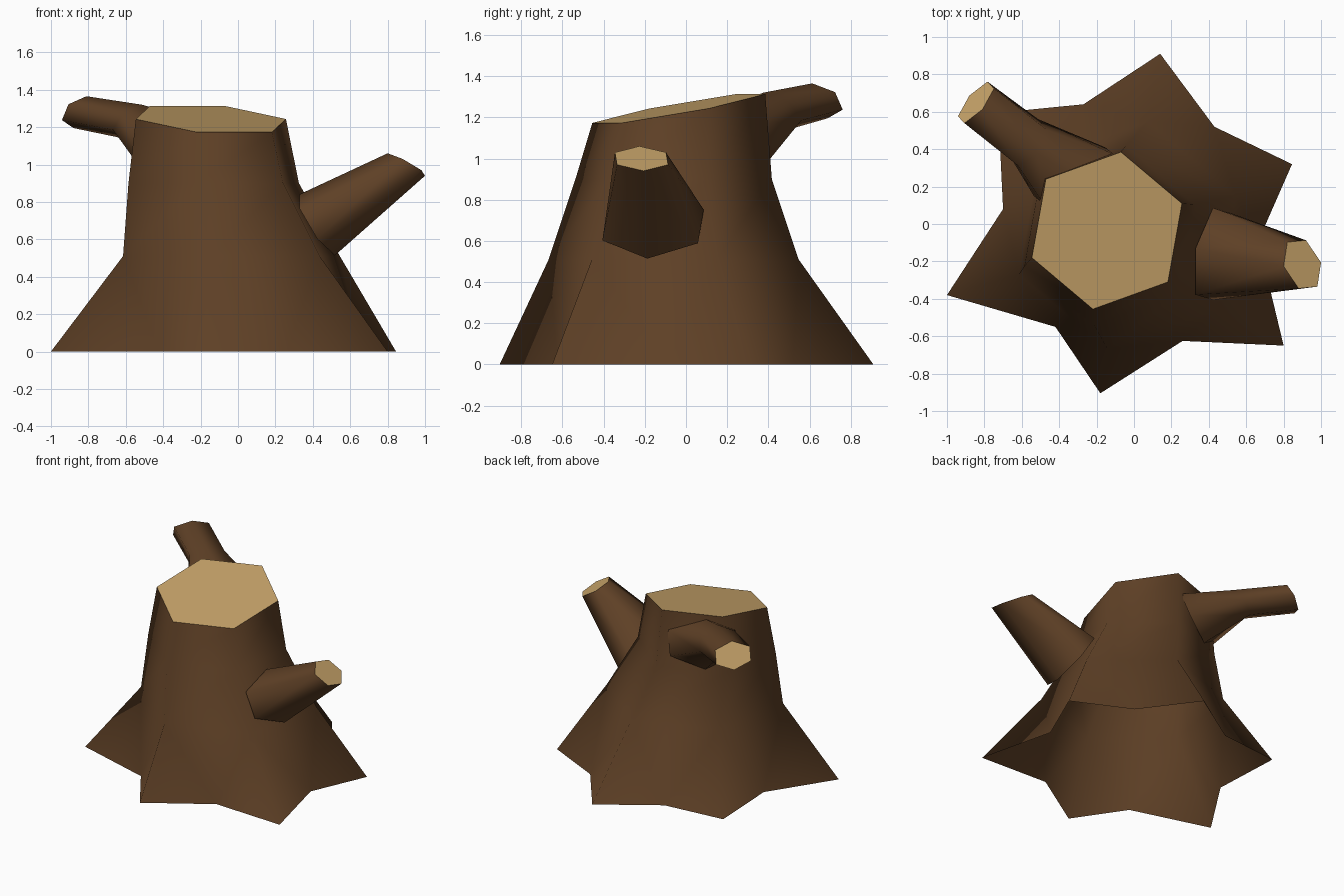
import bpy, bmesh, math
from mathutils import Vector

if "Cube" in bpy.data.objects:
    bpy.data.objects.remove(bpy.data.objects["Cube"])


def material(name, rgb):
    m = bpy.data.materials.new(name)
    m.diffuse_color = (*rgb, 1)
    m.use_nodes = True
    m.node_tree.nodes["Principled BSDF"].inputs["Base Color"].default_value = m.diffuse_color
    return m


BARK = material("bark brown", (0.112, 0.051, 0.019))
WOOD = material("cut wood tan", (0.578, 0.371, 0.144))


def hexagon(bm, centre, a, b):
    """Six-sided ring: centre + a cos + b sin."""
    c, a, b = Vector(centre), Vector(a), Vector(b)
    return [bm.verts.new(c + a * math.cos(k * math.pi / 3) + b * math.sin(k * math.pi / 3))
            for k in range(6)]


def bridge(bm, lower, upper):
    for k in range(6):
        j = (k + 1) % 6
        bm.faces.new((lower[k], lower[j], upper[j], upper[k]))


def finish(bm, name, cut):
    """Smooth bark, flat cut end with a sharp rim."""
    bmesh.ops.recalc_face_normals(bm, faces=bm.faces[:])
    for f in bm.faces:
        f.smooth = f is not cut
    for e in cut.edges:
        e.smooth = False
    cut.material_index = 1
    mesh = bpy.data.meshes.new(name)
    bm.to_mesh(mesh)
    bm.free()
    mesh.materials.append(BARK)
    mesh.materials.append(WOOD)
    bpy.context.collection.objects.link(bpy.data.objects.new(name, mesh))


def loft(bm, rings):
    loops = [hexagon(bm, *r) for r in rings]
    for lo, hi in zip(loops, loops[1:]):
        bridge(bm, lo, hi)
    return loops[0], bm.faces.new(loops[-1])


# trunk: three hexagons with a slanted cut, on six pointed roots, open below
bm = bmesh.new()
skirt, cut = loft(bm, [
    ((-0.035, -0.06, 0.51), (0.108, 0.607, 0), (-0.607, 0.108, 0)),
    ((-0.13, -0.06, 0.90), (0.085, 0.477, 0), (-0.477, 0.085, 0)),
    ((-0.145, -0.035, 1.243), (0.075, 0.42, 0.07), (-0.42, 0.075, 0.04)),
])
tips = [(0.14, 0.91), (-0.725, 0.595), (-1, -0.38), (-0.18, -0.905), (0.80, -0.65), (0.845, 0.32)]
dips = [(-0.27, 0.64), (-0.70, 0.08), (-0.42, -0.55), (0.26, -0.625), (0.665, -0.09), (0.43, 0.52)]
tips = [bm.verts.new((x, y, 0)) for x, y in tips]
dips = [bm.verts.new((x, y, 0)) for x, y in dips]
for k in range(6):
    j = (k + 1) % 6
    bm.faces.new((tips[k], dips[k], skirt[k]))
    bm.faces.new((dips[k], skirt[j], skirt[k]))
    bm.faces.new((dips[k], tips[j], skirt[j]))
finish(bm, "trunk", cut)

# branch stubs: lofted hexagons with cut ends, open inside the trunk
branches = {
    "right_branch": [
        ((0.423, -0.16, 0.677), (-0.095, 0.028, 0.163), (0.054, 0.268, -0.008)),
        ((0.90, -0.216, 1.0), (-0.10, -0.01, 0.06), (-0.035, 0.143, 0)),
    ],
    "back_left_branch": [
        ((-0.32, 0.26, 1.085), (0.05, -0.04, 0.17), (0.22, 0.15, 0)),
        ((-0.565, 0.435, 1.23), (0.05, -0.06, 0.09), (0.09, 0.11, 0)),
        ((-0.845, 0.65, 1.28), (0.035, -0.037, 0.085), (0.091, 0.107, 0)),
    ],
}
for name, rings in branches.items():
    bm = bmesh.new()
    base, cut = loft(bm, rings)
    finish(bm, name, cut)
